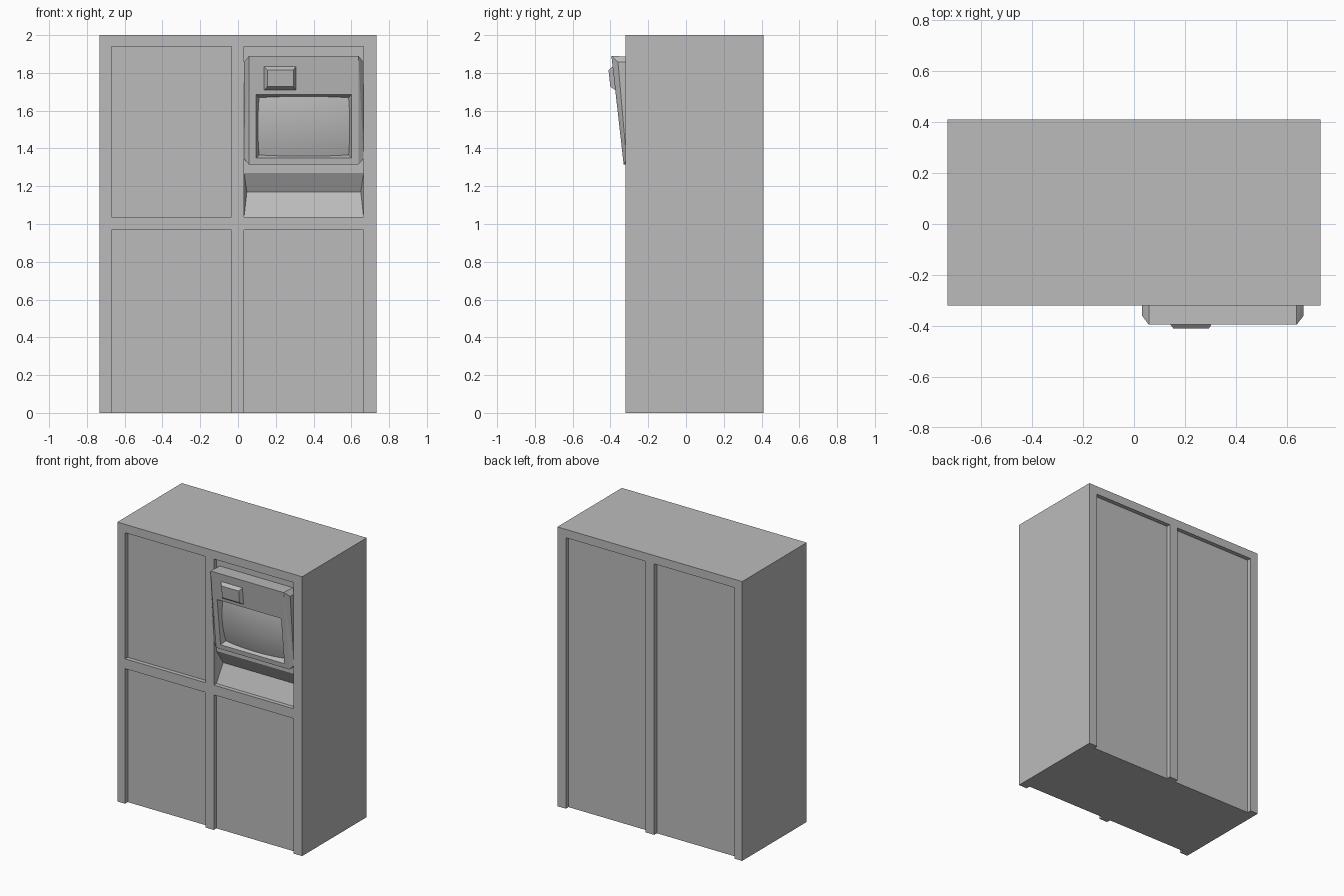
import bpy, bmesh
from math import radians

if "Cube" in bpy.data.objects:
    bpy.data.objects.remove(bpy.data.objects["Cube"], do_unlink=True)

grey = bpy.data.materials.new("cabinet grey")
grey.use_nodes = True
colour = (0.5, 0.5, 0.5, 1)
grey.diffuse_color = colour
grey.node_tree.nodes["Principled BSDF"].inputs["Base Color"].default_value = colour


def finish(name, bm):
    bmesh.ops.recalc_face_normals(bm, faces=bm.faces)
    mesh = bpy.data.meshes.new(name)
    bm.to_mesh(mesh)
    bm.free()
    mesh.materials.append(grey)
    obj = bpy.data.objects.new(name, mesh)
    bpy.context.collection.objects.link(obj)
    return obj


def solid(name, points):
    """Convex solid around the points."""
    bm = bmesh.new()
    for p in points:
        bm.verts.new(p)
    bmesh.ops.convex_hull(bm, input=bm.verts)
    bmesh.ops.dissolve_limit(bm, angle_limit=radians(1), verts=bm.verts, edges=bm.edges)
    return finish(name, bm)


def box(name, x, y, z):
    return solid(name, [(a, b, c) for a in x for b in y for c in z])


def cut(target, cutter):
    mod = target.modifiers.new("cut", "BOOLEAN")
    mod.operation = "DIFFERENCE"
    mod.solver = "EXACT"
    mod.object = cutter
    bpy.context.view_layer.objects.active = target
    bpy.ops.object.modifier_apply(modifier=mod.name)


def drop(obj):
    bpy.data.objects.remove(obj, do_unlink=True)


def slope(z):
    """Depth of the leaning monitor face at height z."""
    return -0.33 - (z - 1.315) * 0.113


def leaning(x, z, depth):
    return [(a, slope(c) + depth, c) for a in x for c in z]


# Cabinet with recessed panels, front and back
front, back, recess = -0.32, 0.41, 0.03
cabinet = box("cabinet", (-0.732, 0.732), (front, back), (0, 2))
columns = ((-0.67, -0.035), (0.032, 0.665))
for x in columns:
    for z in ((-0.1, 0.967), (1.037, 1.94)):
        c = box("front_panel_cutter", x, (front - 0.1, front + recess), z)
        cut(cabinet, c)
        drop(c)
    c = box("back_panel_cutter", x, (back - recess, back + 0.1), (-0.1, 1.94))
    cut(cabinet, c)
    drop(c)

# Wedge-shaped desk recess below the monitor
bay = columns[1]
mouth = [(x, y, z) for x in bay for y in (-0.3, front + recess) for z in (1.037, 1.27)]
c = solid("desk_cutter", mouth + [(0.047, -0.235, 1.17), (0.65, -0.235, 1.17)])
cut(cabinet, c)
drop(c)

# Leaning monitor housing with chamfered sides
points = leaning((0.058, 0.638), (1.315, 1.89), 0)
points += [(x, -0.28, z) for x in (0.058, 0.638) for z in (1.315, 1.885)]
for x in bay:
    points += [(x, -0.36, 1.857), (x, -0.315, 1.345), (x, -0.28, 1.857), (x, -0.28, 1.345)]
housing = solid("monitor_housing", points)

# Tapered screen opening
opening_x, opening_z = (0.095, 0.602), (1.347, 1.687)
c = solid("screen_cutter", leaning((0.083, 0.614), (1.335, 1.699), -0.03)
          + leaning((0.12, 0.577), (1.375, 1.66), 0.06))
cut(housing, c)
cut(cabinet, c)
drop(c)

# Domed screen
bm = bmesh.new()
bmesh.ops.create_grid(bm, x_segments=14, y_segments=10, size=1)
cx, cz = sum(opening_x) / 2, sum(opening_z) / 2
hx, hz = opening_x[1] - cx, opening_z[1] - cz
for v in bm.verts:
    u, w = v.co.x, v.co.y
    z = cz + w * hz
    v.co = (cx + u * hx, slope(z) + 0.006 + 0.02 * (u * u + w * w), z)
screen = finish("screen", bm)
for f in screen.data.polygons:
    f.use_smooth = True

# Raised badge plate above the screen
solid("raised_plate", leaning((0.135, 0.31), (1.705, 1.837), 0.005)
      + leaning((0.155, 0.293), (1.727, 1.815), -0.024))
